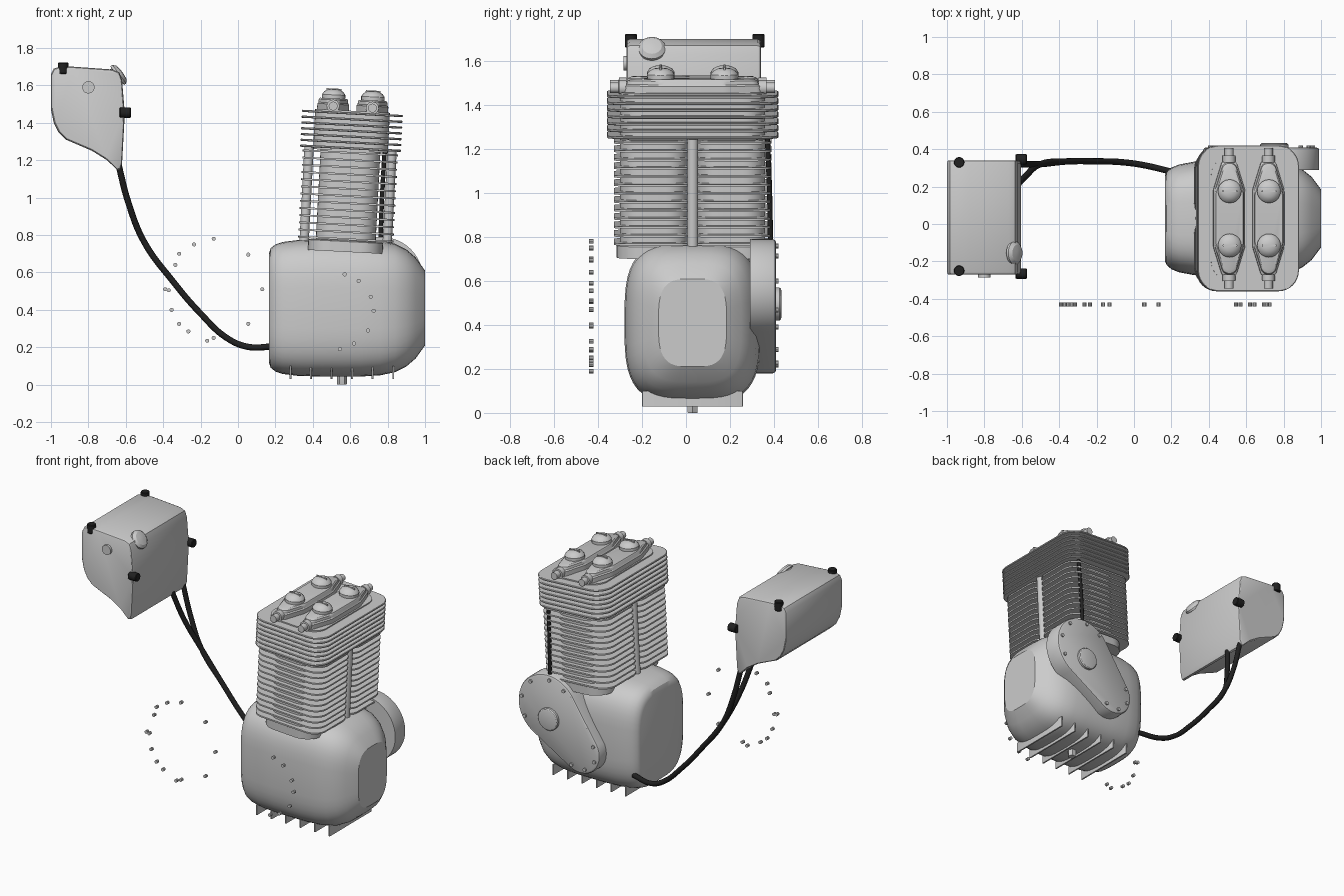
import bpy, bmesh, math
from mathutils import Vector, Matrix
from mathutils.geometry import convex_hull_2d

if "Cube" in bpy.data.objects:
    bpy.data.objects.remove(bpy.data.objects["Cube"])


def material(name, value):
    mat = bpy.data.materials.new(name)
    mat.use_nodes = True
    mat.diffuse_color = (value, value, value, 1)
    mat.node_tree.nodes["Principled BSDF"].inputs["Base Color"].default_value = (value, value, value, 1)
    return mat


METAL = material("bare metal grey", 0.6)
RUBBER = material("black rubber", 0.015)
parts = []


def loft(name, rings, mat=METAL, matrix=Matrix()):
    """Skin a list of equal rings and cap both ends."""
    bm = bmesh.new()
    loops = [[bm.verts.new(matrix @ Vector(p)) for p in ring] for ring in rings]
    n = len(loops[0])
    for a, b in zip(loops, loops[1:]):
        for i in range(n):
            j = (i + 1) % n
            bm.faces.new((a[i], a[j], b[j], b[i]))
    bm.faces.new(loops[0][::-1])
    bm.faces.new(loops[-1])
    bmesh.ops.recalc_face_normals(bm, faces=bm.faces)
    mesh = bpy.data.meshes.new(name)
    bm.to_mesh(mesh)
    bm.free()
    mesh.materials.append(mat)
    ob = bpy.data.objects.new(name, mesh)
    bpy.context.collection.objects.link(ob)
    parts.append(ob)
    return ob


def hull(circles, steps=32):
    """Outline wrapped around circles given as (x, y, radius)."""
    pts = [Vector((x + r * math.cos(math.tau * k / steps), y + r * math.sin(math.tau * k / steps)))
           for x, y, r in circles for k in range(steps)]
    return [pts[i] for i in convex_hull_2d(pts)]


def rounded(hx, hy, r, cy=0):
    return hull([(sx * (hx - r), cy + sy * (hy - r), r) for sx in (-1, 1) for sy in (-1, 1)])


def prism(name, outline, levels, mat=METAL, matrix=Matrix()):
    """Stack an outline at (height, scale) levels, scaled about its middle."""
    mid = sum(outline, Vector((0, 0))) / len(outline)
    rings = [[(*(mid + (p - mid) * s), h) for p in outline] for h, s in levels]
    return loft(name, rings, mat, matrix)


def turned(name, profile, loc, axis=(0, 0, 1), mat=METAL, sides=20, matrix=Matrix()):
    """Solid of revolution from (radius, height) steps along an axis."""
    m = matrix @ Matrix.Translation(loc) @ Vector(axis).to_track_quat("Z", "Y").to_matrix().to_4x4()
    rings = [[(r * math.cos(math.tau * k / sides), r * math.sin(math.tau * k / sides), h)
              for k in range(sides)] for r, h in profile]
    return loft(name, rings, mat, m)


def hose(name, points, radius):
    curve = bpy.data.curves.new(name, "CURVE")
    curve.dimensions = "3D"
    curve.bevel_depth = radius
    curve.bevel_resolution = 3
    curve.use_fill_caps = True
    spline = curve.splines.new("BEZIER")
    spline.bezier_points.add(len(points) - 1)
    for bp, p in zip(spline.bezier_points, points):
        bp.co = p
        bp.handle_left_type = bp.handle_right_type = "AUTO"
    curve.materials.append(RUBBER)
    bpy.context.collection.objects.link(bpy.data.objects.new(name, curve))


# Crankcase: rounded box sections along x
def section(x, hy, hz, n=48, power=2 / 3.4):
    ring = []
    for k in range(n):
        c, s = math.cos(math.tau * k / n), math.sin(math.tau * k / n)
        ring.append((x, 0.03 + hy * math.copysign(abs(c) ** power, c),
                     0.41 + hz * math.copysign(abs(s) ** power, s)))
    return ring


case = [(0.165, 0.23, 0.29), (0.175, 0.25, 0.32), (0.2, 0.272, 0.34), (0.24, 0.288, 0.353),
        (0.32, 0.303, 0.363), (0.45, 0.31, 0.367), (0.65, 0.31, 0.367), (0.76, 0.305, 0.36),
        (0.84, 0.29, 0.343), (0.9, 0.262, 0.313), (0.95, 0.222, 0.27), (1.0, 0.155, 0.2)]
loft("crankcase", [section(*s) for s in case])

# Sump fins and drain plug
for i in range(6):
    fin = hull([(x, y, 0.004) for x in (-0.001, 0.001) for y in (-0.195, 0.255)], 8)
    prism(f"sump_fin_{i + 1}", fin, [(0.03, 1), (0.1, 1)], matrix=Matrix.Translation((0.28 + 0.11 * i, 0, 0)))
turned("drain_plug", [(0.025, 0), (0.027, 0.004), (0.027, 0.06)], (0.555, 0.03, 0), sides=6)

# Rear cover; its local z points to the back
back = Matrix(((1, 0, 0, 0), (0, 0, 1, 0), (0, 1, 0, 0), (0, 0, 0, 1)))
lobes = [(0.765, 0.565, 0.225), (0.52, 0.33, 0.15)]
prism("rear_cover", hull(lobes, 48), [(0.29, 1), (0.395, 1), (0.405, 0.985), (0.41, 0.95)], matrix=back)
turned("cover_boss", [(0.075, 0), (0.075, 0.025), (0.07, 0.031), (0.06, 0.034)], (0.75, 0.4, 0.495), (0, 1, 0), sides=32)
for (x, z, r), angles in zip(lobes, ((-30, 10, 50, 95, 130), (150, 200, 250, 300))):
    for a in angles:
        t = math.radians(a)
        loc = (x + (r - 0.03) * math.cos(t), 0.4, z + (r - 0.03) * math.sin(t))
        turned("cover_screw", [(0.012, 0), (0.012, 0.02)], loc, (0, 1, 0), sides=10)

# Loose front cover screws
for x, z in [(-0.39, 0.51), (-0.37, 0.505), (-0.335, 0.64), (-0.315, 0.7), (-0.235, 0.75), (-0.13, 0.78),
             (0.055, 0.695), (0.13, 0.51), (0.055, 0.325), (-0.13, 0.25), (-0.165, 0.235), (-0.265, 0.285),
             (-0.315, 0.325), (-0.355, 0.4), (0.57, 0.59), (0.645, 0.555), (0.71, 0.47), (0.725, 0.395),
             (0.695, 0.29), (0.62, 0.22), (0.545, 0.19)]:
    turned("front_screw", [(0.011, 0), (0.011, 0.02)], (x, -0.42, z), (0, -1, 0), sides=10)

# Cylinder block, leaning slightly
lean = Matrix.Translation((0.575, 0.03, 0.75)) @ Matrix.Rotation(math.radians(3), 4, "Y")
prism("cylinder_flange", rounded(0.2, 0.345, 0.12), [(-0.04, 1), (0.015, 1), (0.02, 0.98)], matrix=lean)
for side, cy in (("front", -0.175), ("rear", 0.175)):
    prism(f"{side}_barrel", rounded(0.16, 0.155, 0.1, cy), [(0, 1), (0.52, 1)], matrix=lean)
    for i in range(13):
        h = 0.028 + 0.0385 * i
        prism(f"{side}_barrel_fin_{i + 1}", rounded(0.255, 0.183, 0.09, cy), [(h - 0.005, 1), (h + 0.005, 1)], matrix=lean)
for sx in (-1, 1):
    turned("pushrod_tube", [(0.025, 0), (0.025, 0.51)], (sx * 0.222, 0, 0), matrix=lean, sides=16)

# Cylinder head
prism("head_core", rounded(0.2, 0.33, 0.1), [(0.5, 1), (0.715, 1)], matrix=lean)
for i in range(7):
    h = 0.515 + 0.031 * i
    prism(f"head_fin_{i + 1}", rounded(0.27, 0.39, 0.11), [(h - 0.006, 0.99), (h - 0.003, 1), (h + 0.003, 1), (h + 0.006, 0.99)], matrix=lean)

# Rocker boxes with domed caps and end nuts
for side, x in (("right", -0.105), ("left", 0.105)):
    box = hull([(x, -0.275, 0.045), (x, -0.14, 0.085), (x, 0.14, 0.085), (x, 0.275, 0.045)])
    prism(f"{side}_rocker_box", box, [(0.7, 1), (0.745, 1), (0.752, 0.94), (0.768, 0.92), (0.776, 0.86)], matrix=lean)
    for y in (-0.145, 0.145):
        turned(f"{side}_valve_cap", [(0.062, 0.76), (0.063, 0.795), (0.052, 0.812), (0.03, 0.823), (0.01, 0.826)],
               (x, y, 0), matrix=lean)
        slot = hull([(x + dx, y, 0.005) for dx in (-0.035, 0.035)], 12)
        prism(f"{side}_cap_ridge", slot, [(0.81, 1), (0.829, 1)], matrix=lean)
        s = math.copysign(1, y)
        turned(f"{side}_rocker_nut", [(0.035, 0), (0.035, 0.035), (0.024, 0.036), (0.024, 0.075)],
               (x, s * 0.3, 0.735), (0, s, 0), matrix=lean, sides=12)

# Oil tank: side profile carried across y
profile = [(-1.0, 1.66), (-0.985, 1.69), (-0.95, 1.7), (-0.88, 1.7), (-0.67, 1.685), (-0.635, 1.67),
           (-0.62, 1.63), (-0.605, 1.45), (-0.62, 1.18), (-0.63, 1.15), (-0.645, 1.147), (-0.7, 1.2),
           (-0.78, 1.25), (-0.92, 1.31), (-0.96, 1.35), (-0.985, 1.4), (-1.0, 1.47)]
prism("oil_tank", [Vector(p) for p in profile],
      [(-0.27, 0.96), (-0.267, 0.98), (-0.255, 1), (0.325, 1), (0.337, 0.98), (0.34, 0.96)], matrix=back)
turned("tank_filler_cap", [(0.05, -0.03), (0.05, 0.01), (0.062, 0.012), (0.062, 0.025), (0.045, 0.04), (0.015, 0.045)],
       (-0.655, -0.155, 1.645), (0.8, 0, 0.6), sides=28)
turned("tank_boss", [(0.033, 0), (0.033, 0.025)], (-0.8, -0.26, 1.59), (0, -1, 0))

# Rubber mounts
mount = [(0.025, 0), (0.028, 0.004), (0.028, 0.056), (0.025, 0.06)]
for y_top, y_side in ((-0.25, -0.265), (0.33, 0.345)):
    turned("top_mount", mount, (-0.935, y_top, 1.662), mat=RUBBER)
    turned("side_mount", mount, (-0.633, y_side, 1.455), (1, 0, 0), mat=RUBBER)

# Oil hoses and rear cable
shared = [(-0.5, 0.32, 0.76), (-0.35, 0.335, 0.555), (-0.2, 0.335, 0.38), (-0.06, 0.33, 0.25),
          (0.05, 0.315, 0.203), (0.2, 0.28, 0.205)]
hose("feed_hose", [(-0.64, 0.315, 1.18), (-0.585, 0.32, 0.97)] + shared, 0.017)
hose("return_hose", [(-0.64, 0.19, 1.18), (-0.585, 0.25, 0.97)] + shared, 0.017)
hose("rear_cable", [(0.76, 0.385, 0.72), (0.77, 0.38, 1.0), (0.785, 0.37, 1.26)], 0.012)

# Smooth rounded surfaces, keep hard edges
bpy.ops.object.select_all(action="DESELECT")
for ob in parts:
    ob.select_set(True)
bpy.context.view_layer.objects.active = parts[0]
bpy.ops.object.shade_smooth_by_angle(angle=math.radians(32))
